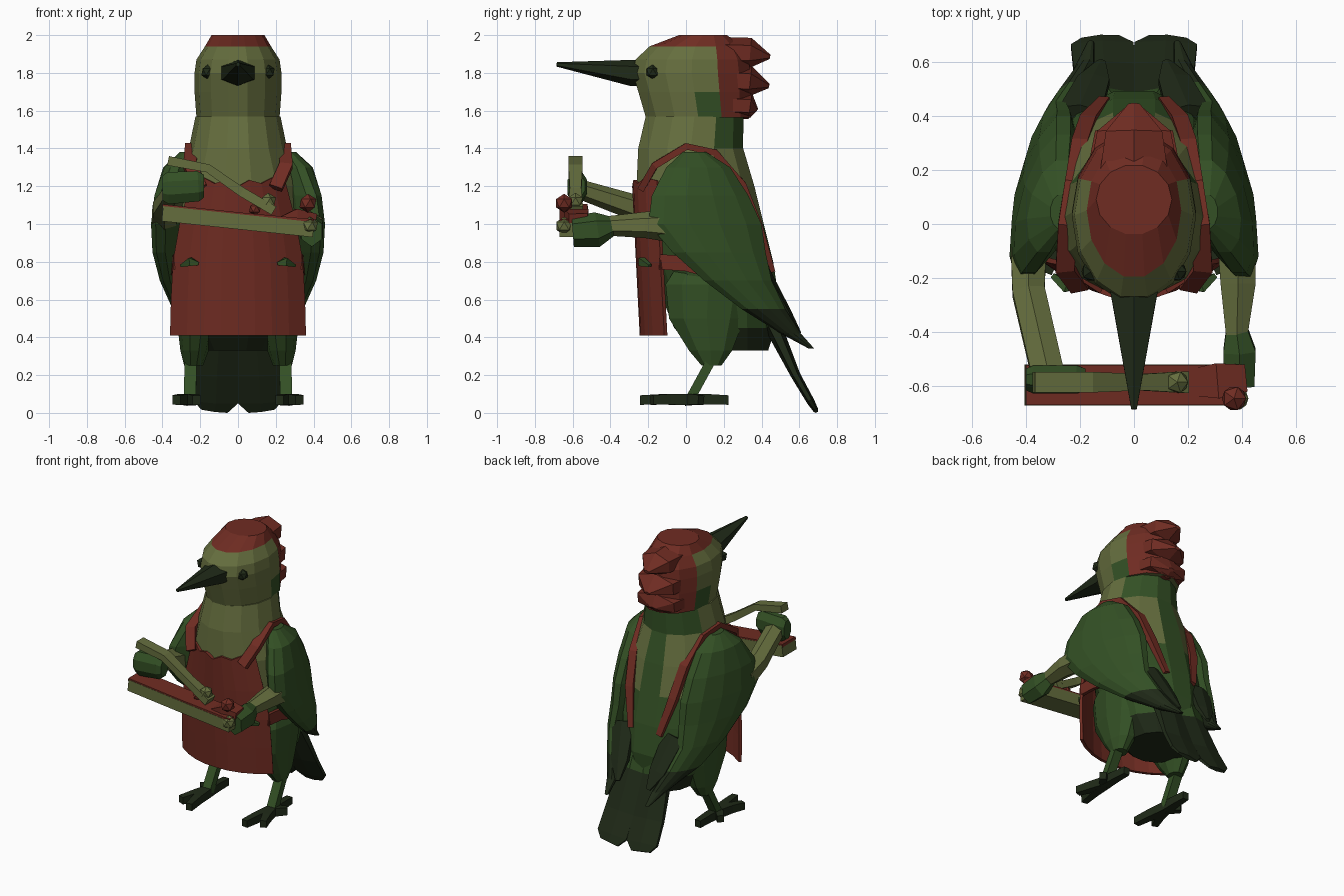
import bpy, bmesh, math
from mathutils import Vector


def material(name, rgb):
    m = bpy.data.materials.new(name)
    m.diffuse_color = (*rgb, 1)
    return m


MATS = {
    'olive': material('olive', (0.13, 0.155, 0.048)),
    'green': material('green', (0.033, 0.08, 0.018)),
    'dark': material('dark', (0.014, 0.023, 0.009)),
    'red': material('red', (0.16, 0.025, 0.016)),
}
NAMES = list(MATS)


def finish(name, bm, colour):
    """colour is a material name or a function of the face centre."""
    bmesh.ops.recalc_face_normals(bm, faces=bm.faces)
    for f in bm.faces:
        key = colour if isinstance(colour, str) else colour(f.calc_center_median())
        f.material_index = NAMES.index(key)
    me = bpy.data.meshes.new(name)
    for m in MATS.values():
        me.materials.append(m)
    bm.to_mesh(me)
    bm.free()
    ob = bpy.data.objects.new(name, me)
    bpy.context.collection.objects.link(ob)
    return ob


def skin(name, rings, colour):
    bm = bmesh.new()
    vs = [[bm.verts.new(p) for p in r] for r in rings]
    n = len(vs[0])
    for a, b in zip(vs, vs[1:]):
        for i in range(n):
            bm.faces.new((a[i], a[(i + 1) % n], b[(i + 1) % n], b[i]))
    bm.faces.new(vs[0])
    bm.faces.new(vs[-1])
    return finish(name, bm, colour)


def stack(name, rows, colour, n=12, s=1):
    """Horizontal oval rings: z, y front, y back, x centre, x radius, shear."""
    rings = []
    for z, y0, y1, xc, rx, k in rows:
        ring = []
        for i in range(n):
            a = 2 * math.pi * (i + 0.5) / n
            dy = (y1 - y0) / 2 * math.cos(a)
            ring.append((s * (xc + rx * math.sin(a) - k * dy), (y0 + y1) / 2 + dy, z))
        rings.append(ring)
    return skin(name, rings, colour)


def tube(name, pts, radii, colour, n=4, s=1):
    """Sweep a polygon section along points; n=4 gives a rectangular bar."""
    P = [Vector((s * x, y, z)) for x, y, z in pts]
    g = 1 / math.cos(math.pi / n)
    rings = []
    for i, p in enumerate(P):
        t = (P[min(i + 1, len(P) - 1)] - P[max(i - 1, 0)]).normalized()
        ref = Vector((0, 1, 0)) if abs((P[-1] - P[0]).normalized().x) > 0.8 else Vector((1, 0, 0))
        side = (ref - t * ref.dot(t)).normalized()
        up = t.cross(side)
        ra, rb = radii[i] if isinstance(radii, list) else radii
        rings.append([p + g * (side * ra * math.cos(a) + up * rb * math.sin(a))
                      for a in (2 * math.pi * (j + 0.5) / n for j in range(n))])
    return skin(name, rings, colour)


def knob(name, loc, r, colour):
    bm = bmesh.new()
    bmesh.ops.create_icosphere(bm, subdivisions=1, radius=r)
    bmesh.ops.translate(bm, verts=bm.verts, vec=loc)
    return finish(name, bm, colour)


# Body and head
def body_colour(c):
    if c.z > 1.57:
        if c.z > 1.935 or c.y > 0.17:
            return 'red'
        return 'green' if c.z < 1.7 and c.y > 0.1 else 'olive'
    if c.z > 1.0 and not (c.y > 0.15 and (abs(c.x) < 0.12 or c.z > 1.45)):
        return 'olive'
    return 'dark' if c.z < 0.4 else 'green'


stack('body', [
    (0.33, 0.04, 0.44, 0, 0.20, 0), (0.45, -0.07, 0.48, 0, 0.28, 0),
    (0.60, -0.13, 0.50, 0, 0.32, 0), (0.80, -0.20, 0.47, 0, 0.35, 0),
    (1.00, -0.24, 0.42, 0, 0.35, 0), (1.20, -0.27, 0.37, 0, 0.33, 0),
    (1.40, -0.26, 0.31, 0, 0.26, 0), (1.57, -0.22, 0.31, 0, 0.225, 0)], body_colour, 14)
stack('head', [
    (1.565, -0.22, 0.35, 0, 0.22, 0), (1.70, -0.26, 0.35, 0, 0.23, 0),
    (1.80, -0.29, 0.35, 0, 0.23, 0), (1.87, -0.275, 0.34, 0, 0.22, 0),
    (1.94, -0.20, 0.30, 0, 0.175, 0), (2.00, -0.04, 0.22, 0, 0.14, 0)], body_colour, 14)
tube('beak', [(0, -0.24, 1.80), (0, -0.29, 1.80), (0, -0.685, 1.845)],
     [(0.09, 0.06), (0.08, 0.06), (0.01, 0.01)], 'dark', 6)
for z, end, tip, w, h in ((1.91, 0.445, 1.885, 0.13, 0.07), (1.76, 0.44, 1.73, 0.17, 0.07),
                          (1.63, 0.375, 1.60, 0.18, 0.06)):
    tube('crest_feather', [(0, 0.16, z), (0, 0.34, z - 0.005), (0, end, tip)],
         [(w, h), (w * 0.8, h), (0.02, 0.01)], 'red', 6)

# Wings, arms, legs and straps on both sides
for s in (1, -1):
    knob('eye', (s * 0.158, -0.175, 1.805), 0.04, 'dark')
    stack('wing', [
        (1.38, -0.02, 0.11, 0.27, 0.04, 0), (1.30, -0.11, 0.24, 0.30, 0.09, 0.2),
        (1.15, -0.19, 0.34, 0.325, 0.10, 0.25), (1.00, -0.21, 0.41, 0.335, 0.10, 0.25),
        (0.85, -0.08, 0.43, 0.335, 0.09, 0.3), (0.70, 0.09, 0.46, 0.325, 0.07, 0.3),
        (0.55, 0.29, 0.53, 0.27, 0.06, 0.4), (0.42, 0.50, 0.61, 0.19, 0.04, 0.3),
        (0.34, 0.65, 0.68, 0.16, 0.015, 0)],
        lambda c: 'dark' if c.z < 0.62 else 'green', 12, s)
    tube('wing_feather', [(0.20, 0.41, 0.75), (0.15, 0.53, 0.53), (0.12, 0.60, 0.42)],
         [(0.08, 0.03), (0.06, 0.025), (0.015, 0.01)], 'dark', 6, s)
    stack('thigh', [
        (0.25, 0.08, 0.19, 0.235, 0.05, 0), (0.33, 0.01, 0.25, 0.23, 0.075, 0),
        (0.50, -0.10, 0.32, 0.22, 0.105, 0), (0.68, -0.12, 0.36, 0.22, 0.12, 0),
        (0.80, -0.04, 0.28, 0.22, 0.08, 0)], 'green', 10, s)
    tube('shin', [(0.25, 0.14, 0.29), (0.255, 0.02, 0.07)], (0.032, 0.025), 'green', 4, s)
    for x, y in ((0.22, -0.24), (0.325, -0.18), (0.25, 0.225), (0.33, 0.08)):
        tube('toe', [(0.255, 0.02, 0.07), ((0.255 + x) / 2, y / 2, 0.072), (x, y, 0.068)],
             [(0.032, 0.03), (0.027, 0.028), (0.022, 0.025)], 'dark', 4, s)
    # Tail half, meeting the other half along the middle
    tube('tail_feathers', [(0.06, 0.37, 0.72), (0.095, 0.46, 0.46), (0.112, 0.58, 0.20),
                           (0.117, 0.66, 0.06), (0.125, 0.688, 0.012)],
         [(0.08, 0.07), (0.10, 0.04), (0.113, 0.022), (0.116, 0.018), (0.07, 0.012)],
         lambda c: 'green' if c.z > 0.5 else 'dark', 6, s)
    tube('shoulder_strap', [
        (0.20, -0.235, 1.19), (0.255, -0.165, 1.31), (0.245, 0, 1.41), (0.225, 0.15, 1.38),
        (0.20, 0.30, 1.21), (0.17, 0.385, 1.0), (0.11, 0.46, 0.75)],
        [(0.035, 0.018)] * 3 + [(0.03, 0.018)] * 3 + [(0.02, 0.012)], 'red', 4, s)
    tube('waist_strap', [(0.33, -0.14, 0.80), (0.335, 0.0, 0.79), (0.345, 0.12, 0.76)],
         (0.012, 0.04), 'red', 4, s)
    tube('pocket_corner', [(0.21, -0.23, 0.79), (0.25, -0.235, 0.80), (0.30, -0.19, 0.78)],
         [(0.012, 0.008), (0.018, 0.022), (0.01, 0.006)], 'green', 4, s)

# Apron: a curved sheet with a bib
bm = bmesh.new()
cols = 8
grid = []
for z, w, y in ((0.41, 0.36, -0.245), (0.60, 0.355, -0.255), (0.80, 0.345, -0.265),
                (1.00, 0.31, -0.275), (1.20, 0.25, -0.285)):
    row = []
    for j in range(cols + 1):
        u = 2 * j / cols - 1
        dz = 0.03 * abs(u) + (0.025 if j % 2 else 0) if z > 1.1 else 0
        row.append(bm.verts.new((u * w, y + 0.13 * abs(u) ** 2.2, z + dz)))
    grid.append(row)
for a, b in zip(grid, grid[1:]):
    for j in range(cols):
        bm.faces.new((a[j], a[j + 1], b[j + 1], b[j]))
apron = finish('apron', bm, 'red')
apron.modifiers.new('thickness', 'SOLIDIFY').thickness = 0.02

# Forearms and hands
tube('right_forearm', [(0.38, -0.08, 0.99), (0.385, -0.22, 0.995), (0.38, -0.41, 0.99)],
     [(0.07, 0.075), (0.065, 0.06), (0.04, 0.045)], 'olive', 6)
tube('right_hand', [(0.38, -0.39, 0.99), (0.39, -0.47, 0.97), (0.39, -0.60, 0.96)],
     [(0.04, 0.045), (0.06, 0.08), (0.055, 0.07)], 'green', 6)
tube('left_forearm', [(-0.39, -0.10, 1.03), (-0.39, -0.25, 1.08), (-0.32, -0.55, 1.18)],
     [(0.065, 0.075), (0.06, 0.06), (0.06, 0.045)], 'olive', 6)
tube('left_hand', [(-0.40, -0.575, 1.19), (-0.37, -0.575, 1.19), (-0.21, -0.575, 1.20), (-0.18, -0.575, 1.20)],
     [(0.04, 0.065), (0.052, 0.085), (0.052, 0.08), (0.04, 0.06)], 'green', 8)

# Plank with carving tool and chips
tube('plank', [(-0.40, -0.595, 1.055), (0.40, -0.595, 0.97)], (0.076, 0.04), 'olive')
tube('plank_top', [(-0.40, -0.595, 1.095), (0.02, -0.595, 1.05), (0.40, -0.595, 1.015)],
     (0.074, 0.01), 'red')
tube('tool', [(-0.37, -0.585, 1.335), (-0.16, -0.585, 1.295), (0.02, -0.585, 1.17), (0.19, -0.585, 1.07)],
     [(0.038, 0.025), (0.038, 0.022), (0.03, 0.025), (0.04, 0.025)], 'olive')
tube('right_cuff', [(0.22, -0.585, 1.02), (0.31, -0.58, 1.05), (0.41, -0.57, 1.03)],
     [(0.05, 0.015), (0.065, 0.03), (0.05, 0.025)], 'red')
for loc, r, c in (((0.37, -0.645, 1.11), 0.05, 'red'), ((0.38, -0.645, 0.99), 0.048, 'olive'),
                  ((0.16, -0.585, 1.12), 0.045, 'olive'), ((0.09, -0.58, 1.08), 0.035, 'red')):
    knob('finger_knob', loc, r, c)
